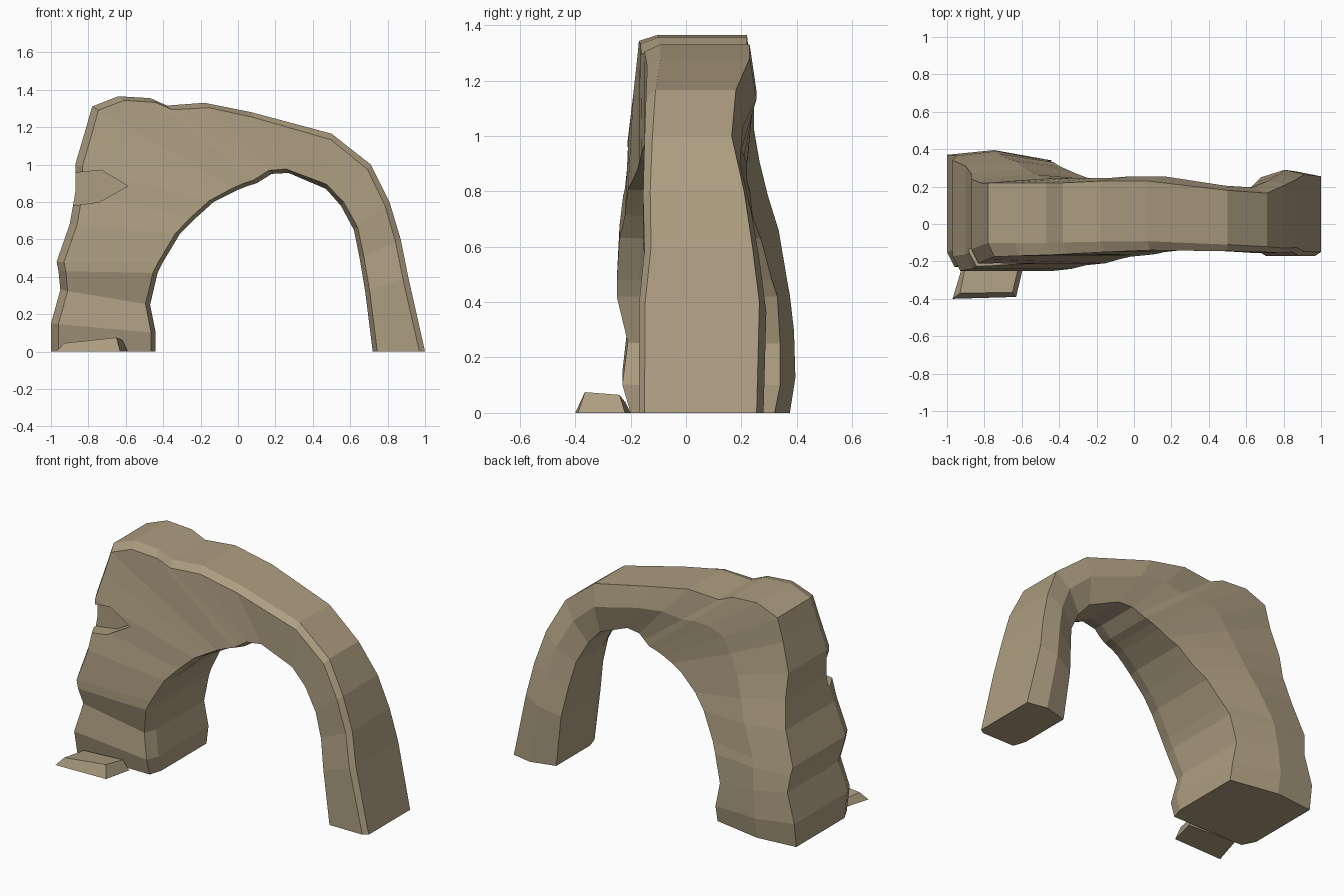
import bpy, bmesh
from mathutils import Vector

rock = bpy.data.materials.new("sandstone")
rock.diffuse_color = (0.42, 0.34, 0.22, 1)


def loft(name, rings):
    """Closed solid skinned through equal-length rings of points."""
    bm = bmesh.new()
    vs = [[bm.verts.new(p) for p in r] for r in rings]
    n = len(rings[0])
    for a, b in zip(vs, vs[1:]):
        for i in range(n):
            j = (i + 1) % n
            bm.faces.new((a[i], a[j], b[j], b[i]))
    bm.faces.new(vs[0])
    bm.faces.new(vs[-1])
    bmesh.ops.recalc_face_normals(bm, faces=bm.faces)
    me = bpy.data.meshes.new(name)
    bm.to_mesh(me)
    bm.free()
    me.materials.append(rock)
    ob = bpy.data.objects.new(name, me)
    bpy.context.collection.objects.link(ob)
    return ob


# Arch stations: outer x,z / inner x,z / front y / outer back y / inner back y
stations = [
    (-1.00, 0.00, -.44, 0.00, -.20, .35, .32),
    (-1.00, 0.15, -.44, 0.10, -.23, .37, .34),
    (-.95, 0.33, -.47, 0.25, -.21, .365, .34),
    (-.96, 0.43, -.43, 0.42, -.25, .35, .33),
    (-.97, 0.48, -.40, 0.48, -.25, .34, .31),
    (-.90, 0.68, -.31, 0.63, -.24, .31, .27),
    (-.87, 0.85, -.23, 0.71, -.22, .27, .24),
    (-.87, 1.00, -.13, 0.80, -.21, .24, .23),
    (-.82, 1.17, -.06, 0.835, -.19, .22, .22),
    (-.78, 1.31, 0.00, 0.865, -.175, .22, .22),
    (-.64, 1.365, .05, 0.885, -.17, .22, .22),
    (-.47, 1.355, .10, 0.90, -.165, .22, .22),
    (-.38, 1.315, .14, 0.925, -.16, .22, .21),
    (-.18, 1.33, .18, 0.95, -.15, .23, .20),
    (0.07, 1.28, .27, 0.955, -.14, .23, .19),
    (0.50, 1.165, .47, 0.87, -.145, .18, .17),
    (0.71, 1.00, .55, 0.78, -.15, .165, .17),
    (0.81, 0.80, .62, 0.65, -.155, .21, .19),
    (0.87, 0.60, .65, 0.50, -.15, .24, .22),
    (0.91, 0.40, .68, 0.32, -.17, .265, .25),
    (1.00, 0.00, .72, 0.00, -.17, .255, .24),
]


def section(ox, oz, ix, iz, f, bo, bi):
    o, i = Vector((ox, 0, oz)), Vector((ix, 0, iz))
    d = (i - o).normalized()
    t = (ox + 1) / 2
    bevel = .08 * (1 - t) + .02 * t

    def at(p, y):
        return (p.x, y, p.z)
    return [at(o, f + bevel), at(o + d * (.04 - .01 * t), f),
            at(i - d * .025, f), at(i, f + .08), at(i, bi),
            at(o.lerp(i, .45), max(bo, bi) + .025), at(o, bo)]


arch = loft("rock_arch", [section(*s) for s in stations])

# Wedge notch in the thick leg
notch = [(-1.0, .955), (-.88, .955), (-.73, .97), (-.59, .885),
         (-.74, .80), (-.88, .78), (-1.0, .78)]
cutter = loft("notch_cutter", [[(x, y, z) for x, z in notch] for y in (-.4, -.13)])
cutter.hide_render = True
cutter.hide_viewport = True
mod = arch.modifiers.new("notch", 'BOOLEAN')
mod.operation = 'DIFFERENCE'
mod.solver = 'EXACT'
mod.object = cutter

# Fallen slab at the foot
loft("fallen_slab", [
    [(-.97, -.40, 0), (-.63, -.39, 0), (-.59, -.22, 0), (-.91, -.20, 0)],
    [(-.93, -.37, .045), (-.65, -.365, .075), (-.62, -.24, .065), (-.90, -.22, .04)],
])
